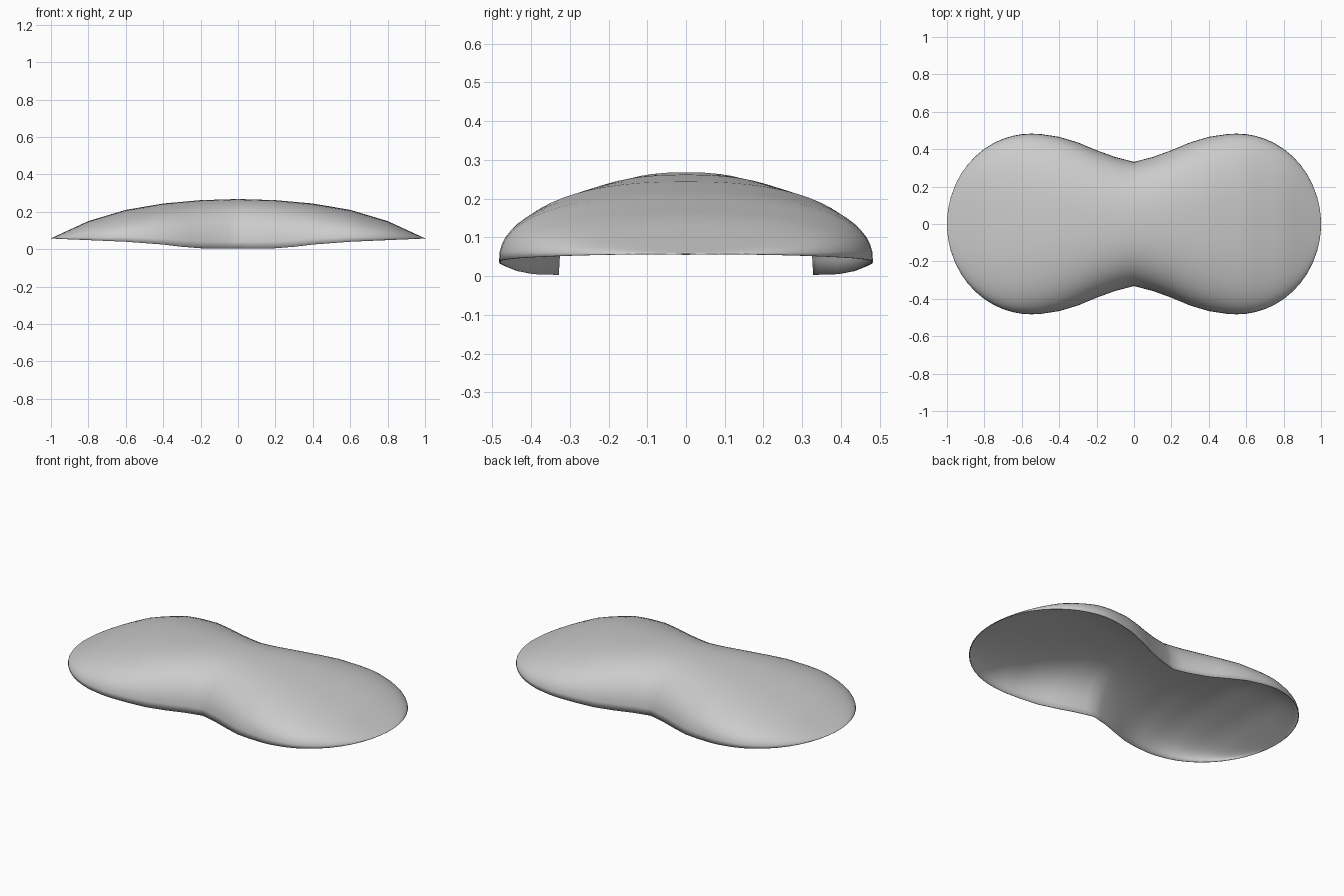
import bpy, bmesh, math

if "Cube" in bpy.data.objects:
    bpy.data.objects.remove(bpy.data.objects["Cube"])

# Half profiles along x: (x, half width), (x, ridge height), (x, rim height)
WAIST = [(0, .332), (.1, .358), (.2, .394), (.3, .436), (.4, .466), (.5, .481), (.55, .483)]
RIDGE = [(0, .268), (.2, .262), (.4, .244), (.6, .210), (.8, .150), (1, .058)]
RIM = [(0, .003), (.2, .005), (.3, .013), (.4, .025), (.6, .040), (1, .057)]
STATIONS = [0, .05, .1, .15, .2, .25, .3, .35, .4, .45, .5, .55, .6, .65, .7, .75, .8,
            .85, .89, .925, .955, .98, .993, .999]
N = 32        # segments across the shell


def lerp(table, x):
    for (x0, a), (x1, b) in zip(table, table[1:]):
        if x <= x1:
            return a + (b - a) * (x - x0) / (x1 - x0)
    return table[-1][1]


def half_width(x):
    if x <= .55:
        return lerp(WAIST, x)
    return .483 * math.sqrt(max(0, 1 - ((x - .55) / .45) ** 2))


def section(bm, x):
    ax = abs(x)
    w, base, top = half_width(ax), lerp(RIM, ax), lerp(RIDGE, ax)
    p = 2.4   # fullness of the arched cross-section
    row = []
    for i in range(N + 1):
        t = -math.pi / 2 + math.pi * i / N
        s, c = math.sin(t), max(0, math.cos(t))
        y = w * math.copysign(abs(s) ** (2 / p), s)
        row.append(bm.verts.new((x, y, base + (top - base) * c ** (2 / p))))
    return row


# Domed open shell, lofted from arched sections
bm = bmesh.new()
xs = [-x for x in reversed(STATIONS[1:])] + STATIONS
rows = [section(bm, x) for x in xs]
for a, b in zip(rows, rows[1:]):
    for i in range(N):
        bm.faces.new((a[i], b[i], b[i + 1], a[i + 1]))

# Pointed closing fans at both ends
for row, x, flip in ((rows[0], -1, False), (rows[-1], 1, True)):
    tip = bm.verts.new((x, 0, .057))
    for i in range(N):
        f = (tip, row[i], row[i + 1])
        bm.faces.new(f[::-1] if flip else f)
bmesh.ops.recalc_face_normals(bm, faces=bm.faces)
if sum(f.normal.z * f.calc_area() for f in bm.faces) < 0:
    bmesh.ops.reverse_faces(bm, faces=bm.faces)

mesh = bpy.data.meshes.new("shell_cover")
bm.to_mesh(mesh)
bm.free()
shell = bpy.data.objects.new("shell_cover", mesh)
bpy.context.collection.objects.link(shell)

# Thin wall
wall = shell.modifiers.new("wall", 'SOLIDIFY')
wall.thickness = .004
wall.offset = -1

bpy.context.view_layer.objects.active = shell
shell.select_set(True)
bpy.ops.object.shade_smooth_by_angle(angle=math.radians(50))
